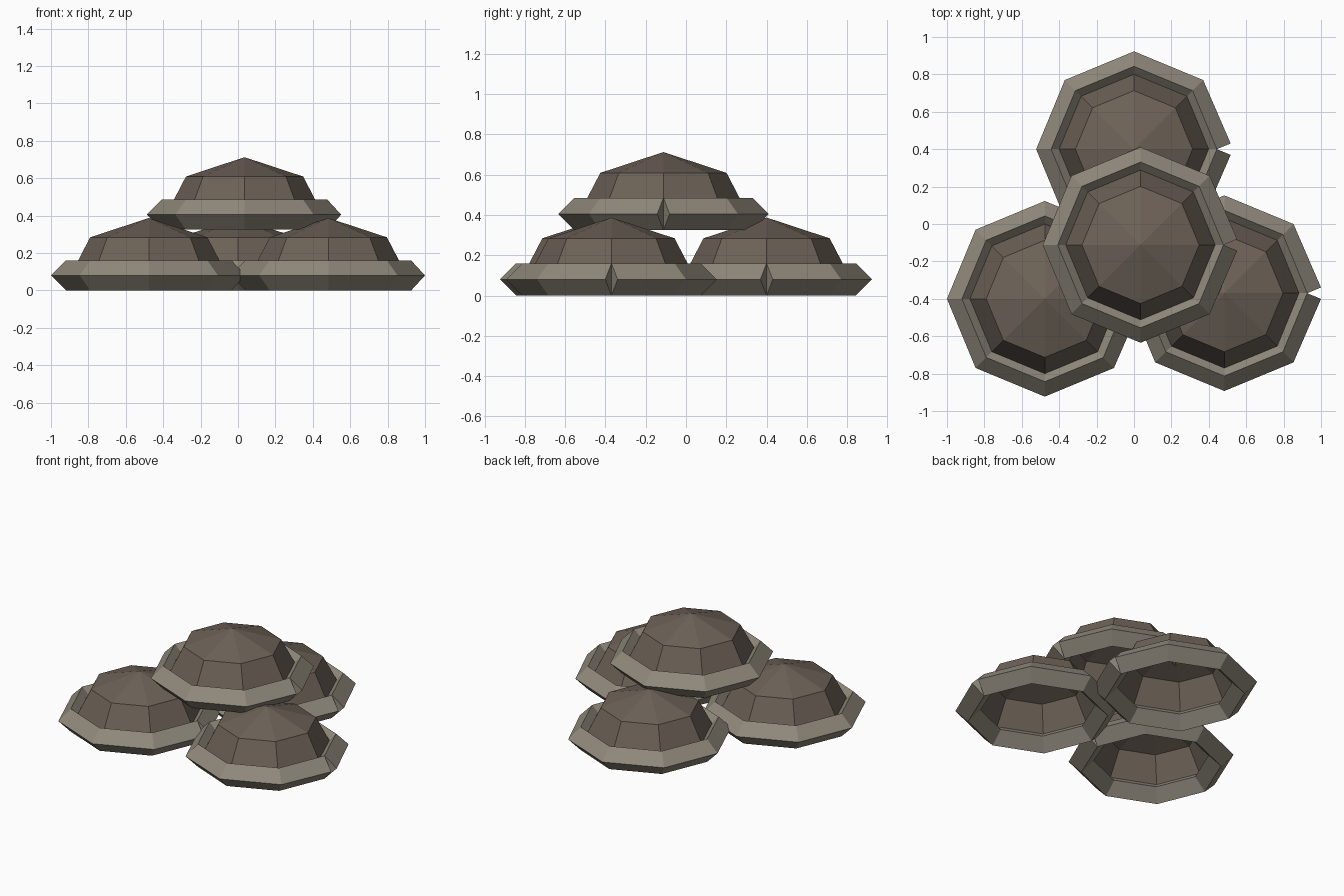
import bpy
import bmesh
from math import sin, cos, pi, radians

cube = bpy.data.objects.get("Cube")
if cube:
    bpy.data.objects.remove(cube, do_unlink=True)

SIDES = 8
RADIUS = 0.443       # dome base and rim centre line
RIM = 0.08           # half-width of the diamond rim section


def make_material(name, rgb):
    mat = bpy.data.materials.new(name)
    mat.use_nodes = True
    mat.diffuse_color = (*rgb, 1)
    mat.node_tree.nodes["Principled BSDF"].inputs["Base Color"].default_value = (*rgb, 1)
    return mat


def finish(name, bm, mat):
    bmesh.ops.recalc_face_normals(bm, faces=bm.faces)
    mesh = bpy.data.meshes.new(name)
    bm.to_mesh(mesh)
    bm.free()
    mesh.materials.append(mat)
    return mesh


def dome_mesh(mat):
    # open, squashed half sphere with two bands
    bm = bmesh.new()
    base, height = 0.035, 0.352
    rings = []
    for lat in (0, pi / 4):
        r, z = RADIUS * cos(lat), base + height * sin(lat)
        rings.append([bm.verts.new((r * cos(2 * pi * i / SIDES), r * sin(2 * pi * i / SIDES), z))
                      for i in range(SIDES)])
    apex = bm.verts.new((0, 0, base + height))
    low, high = rings
    for i in range(SIDES):
        j = (i + 1) % SIDES
        bm.faces.new((low[i], low[j], high[j], high[i]))
        bm.faces.new((high[i], high[j], apex))
    return finish("dome", bm, mat)


def rim_mesh(mat):
    # diamond section swept round the dome, with square-cut ends leaving a notch at +x
    bm = bmesh.new()
    step = 2 * pi / SIDES
    sections = []
    for i in range(SIDES + 1):
        a = i * step
        facing = a + (step / 2 if i == 0 else -step / 2 if i == SIDES else 0)
        ring = []
        for k in range(4):
            out, up = RIM * cos(k * pi / 2), RIM * sin(k * pi / 2)
            ring.append(bm.verts.new((RADIUS * cos(a) + out * cos(facing),
                                      RADIUS * sin(a) + out * sin(facing), RIM + up)))
        sections.append(ring)
    for s, t in zip(sections, sections[1:]):
        for k in range(4):
            n = (k + 1) % 4
            bm.faces.new((s[k], t[k], t[n], s[n]))
    bm.faces.new(sections[0])
    bm.faces.new(sections[-1])
    return finish("rim", bm, mat)


dome = dome_mesh(make_material("dark brown", (0.15, 0.12, 0.095)))
rim = rim_mesh(make_material("grey tan", (0.28, 0.25, 0.20)))

# three bowls on the ground and one stacked on top
places = {
    "back": (0.0, 0.40, 0),
    "right": (-0.477, -0.40, 0),
    "left": (0.483, -0.37, 0),
    "top": (0.035, -0.112, 0.325),
}
for side, place in places.items():
    for part, mesh in (("dome", dome), ("rim", rim)):
        obj = bpy.data.objects.new(f"{side}_bowl_{part}", mesh)
        obj.location = place
        bpy.context.collection.objects.link(obj)
